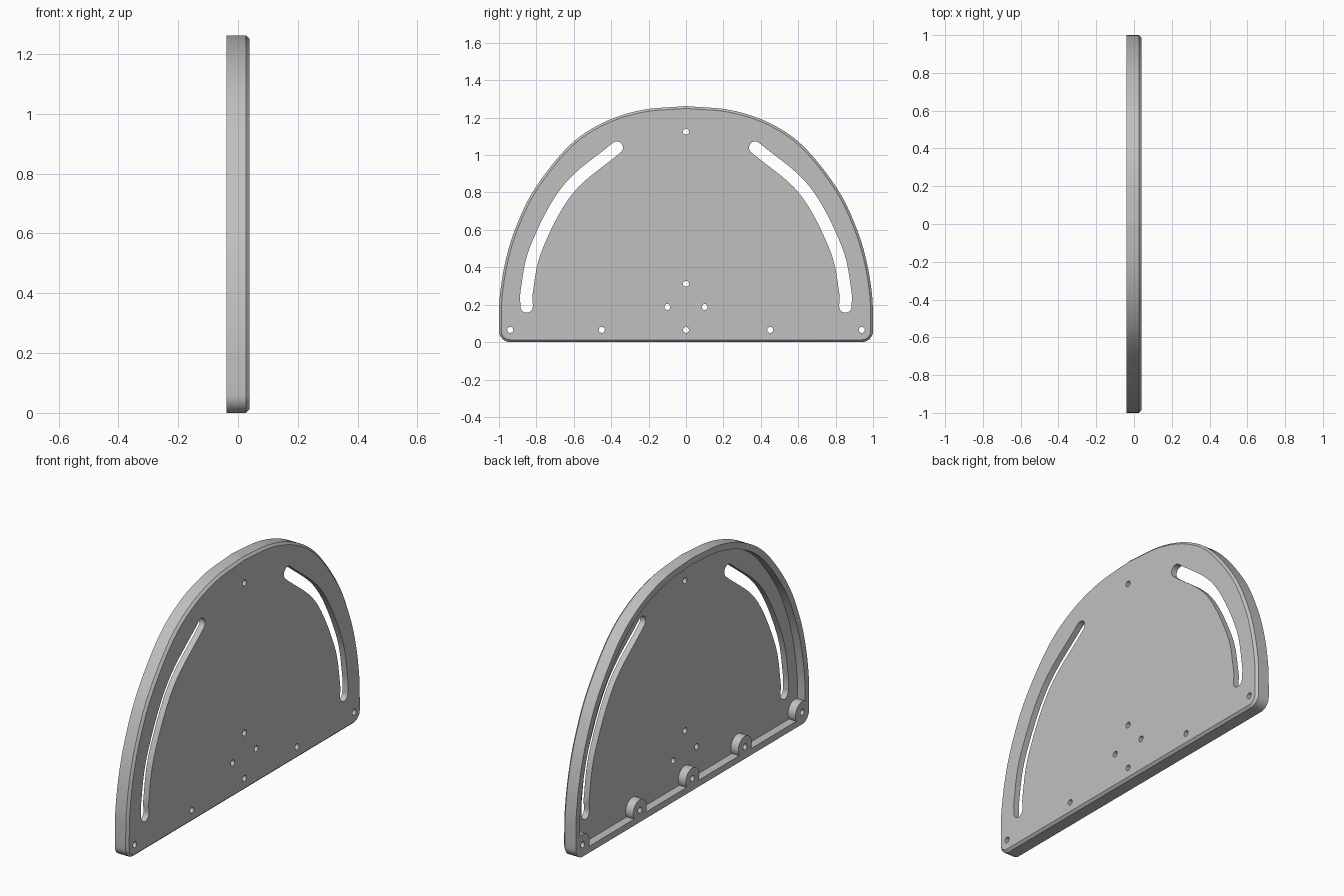
import bpy, bmesh, math
from mathutils import Vector

HALF = 0.039      # half thickness
CHAMFER = 0.0125
RIM = 0.035       # rim width around the recess
FLOOR = 0.006     # x of the recess floor
HOLE_R = 0.016
BOSS_R = 0.058

cube = bpy.data.objects.get("Cube")
if cube:
    bpy.data.objects.remove(cube, do_unlink=True)

grey = bpy.data.materials.new("light_grey")
grey.use_nodes = True
grey.diffuse_color = (0.53, 0.53, 0.53, 1)
grey.node_tree.nodes["Principled BSDF"].inputs["Base Color"].default_value = (0.53, 0.53, 0.53, 1)


def smooth_path(points, steps):
    """Catmull-Rom curve through (y, z) points."""
    p = [Vector(q) for q in points]
    p = [2 * p[0] - p[1]] + p + [2 * p[-1] - p[-2]]
    path = []
    for a, b, c, d in zip(p, p[1:], p[2:], p[3:]):
        for i in range(steps):
            t = i / steps
            path.append(0.5 * (2 * b + (c - a) * t + (2 * a - 5 * b + 4 * c - d) * t * t
                               + (3 * b - a - 3 * c + d) * t ** 3))
    return path + [p[-2]]


def arc(centre, radius, start, end, steps):
    return [Vector(centre) + radius * Vector((math.cos(a), math.sin(a)))
            for a in (start + (end - start) * i / steps for i in range(steps + 1))]


def normals(path, closed=False):
    """Right-hand normals along a path."""
    result, n = [], len(path)
    for i in range(n):
        before = path[i - 1] if closed or i else path[0]
        after = path[(i + 1) % n] if closed or i < n - 1 else path[-1]
        d = (after - before).normalized()
        result.append(Vector((d.y, -d.x)))
    return result


def inset(loop, amount):
    return [p - n * amount for p, n in zip(loop, normals(loop, True))]


def loft(name, sections):
    """Solid through matching (x, loop) sections, capped at both ends."""
    bm = bmesh.new()
    rings = [[bm.verts.new((x, p.x, p.y)) for p in loop] for x, loop in sections]
    n = len(rings[0])
    for low, high in zip(rings, rings[1:]):
        for i in range(n):
            j = (i + 1) % n
            bm.faces.new((low[i], low[j], high[j], high[i]))
    bm.faces.new(rings[0][::-1])
    bm.faces.new(rings[-1])
    bmesh.ops.recalc_face_normals(bm, faces=bm.faces)
    mesh = bpy.data.meshes.new(name)
    bm.to_mesh(mesh)
    bm.free()
    mesh.materials.append(grey)
    obj = bpy.data.objects.new(name, mesh)
    bpy.context.collection.objects.link(obj)
    return obj


def rod(name, centre, radius, x0, x1, sides):
    loop = arc(centre, radius, 0, math.tau, sides)[:-1]
    return loft(name, [(x0, loop), (x1, loop)])


def cut(target, cutter):
    cutter.hide_render = True
    mod = target.modifiers.new("cut", "BOOLEAN")
    mod.operation, mod.solver, mod.object = "DIFFERENCE", "EXACT", cutter
    bpy.context.view_layer.objects.active = target
    bpy.ops.object.modifier_apply(modifier=mod.name)
    bpy.data.objects.remove(cutter, do_unlink=True)


# Domed outline: rounded bottom corner, then up the side to the crown, mirrored
side = smooth_path([(1, 0.12), (0.995, 0.25), (0.968, 0.42), (0.915, 0.6), (0.812, 0.815),
                    (0.63, 1.045), (0.45, 1.17), (0.24, 1.24), (0, 1.262)], 8)
half = arc((0.94, 0.06), 0.06, -math.pi / 2, 0, 10) + side
outline = half + [Vector((-p.x, p.y)) for p in half[-2::-1]]

# Plate body, chamfered on one face
plate = loft("slotted_plate", [(-HALF, outline), (HALF - CHAMFER, outline),
                               (HALF, inset(outline, CHAMFER))])

# Recess in the other face, leaving the rim and round bosses standing
screws = [(y, 0.065) for y in (-0.94, -0.45, 0, 0.45, 0.94)]
inner = inset(outline, RIM)
recess = loft("recess_cutter", [(-2 * HALF, inner), (FLOOR, inner)])
for centre in screws:
    cut(recess, rod("boss_keeper", centre, BOSS_R, -3 * HALF, HALF, 40))
cut(plate, recess)

# Screw holes
for centre in screws + [(-0.1, 0.188), (0.1, 0.188), (0, 0.312), (0, 1.125)]:
    cut(plate, rod("hole_cutter", centre, HOLE_R, -2 * HALF, 2 * HALF, 20))

# Curved adjustment slots with round ends
centre_line = smooth_path([(0.852, 0.19), (0.85, 0.28), (0.8, 0.505), (0.632, 0.815),
                           (0.37, 1.04)], 8)
width = 0.033
edge = normals(centre_line)
outer = [p + n * width for p, n in zip(centre_line, edge)]
inner_edge = [p - n * width for p, n in zip(centre_line, edge)][::-1]
top = math.atan2(edge[-1].y, edge[-1].x)
bottom = math.atan2(edge[0].y, edge[0].x)
slot = (outer[:-1] + arc(centre_line[-1], width, top, top + math.pi, 10)
        + inner_edge[1:-1] + arc(centre_line[0], width, bottom + math.pi, bottom + math.tau, 10)[:-1])
for sign in (1, -1):
    loop = [Vector((sign * p.x, p.y)) for p in slot]
    cut(plate, loft("slot_cutter", [(-2 * HALF, loop), (2 * HALF, loop)]))

# Smooth curved walls, sharp edges kept
bpy.ops.object.select_all(action="DESELECT")
plate.select_set(True)
bpy.context.view_layer.objects.active = plate
bpy.ops.object.shade_smooth_by_angle(angle=math.radians(30))
